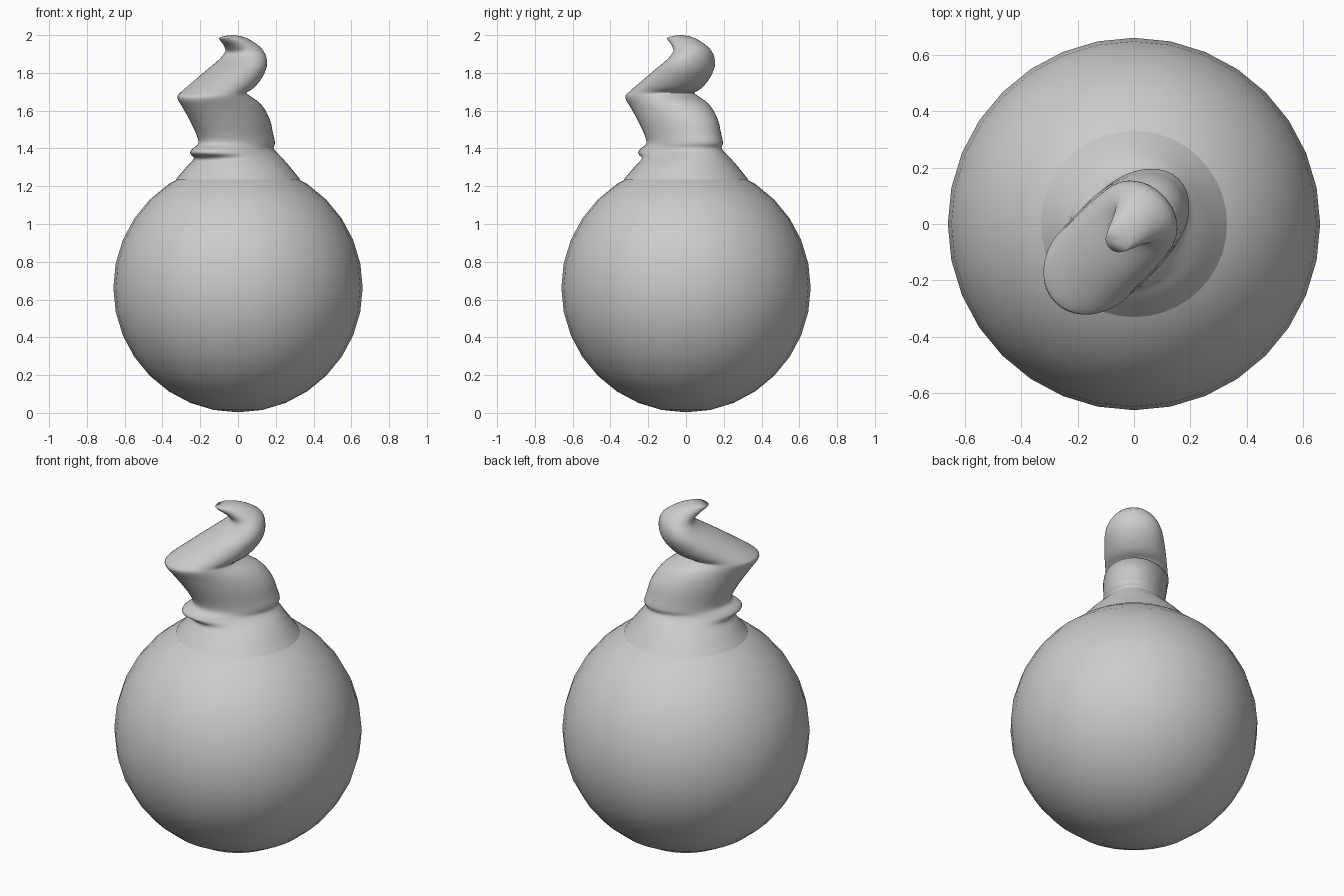
import bpy, bmesh, math
from mathutils import Vector

if "Cube" in bpy.data.objects:
    bpy.data.objects.remove(bpy.data.objects["Cube"])

# Round body
bpy.ops.mesh.primitive_uv_sphere_add(segments=32, ring_count=16, radius=0.66, location=(0, 0, 0.663))
body = bpy.context.object
body.name = "round_body"
bpy.ops.object.shade_smooth()

# Crooked stem: rings spanning left and right edge points in the diagonal plane
# (left d, left z, right d, right z, half width across)
RINGS = [
    (-.33, 1.235, .33, 1.235, .33),
    (-.275, 1.305, .275, 1.31, .265),
    (-.25, 1.345, .245, 1.355, .215),
    (-.30, 1.373, .225, 1.385, .185),
    (-.29, 1.397, .215, 1.405, .17),
    (-.245, 1.425, .225, 1.43, .165),
    (-.26, 1.475, .21, 1.48, .165),
    (-.31, 1.55, .185, 1.555, .17),
    (-.36, 1.615, .12, 1.635, .17),
    (-.395, 1.665, .02, 1.685, .168),
    (-.37, 1.695, .005, 1.698, .165),
    (-.28, 1.752, .05, 1.715, .165),
    (-.18, 1.812, .10, 1.76, .162),
    (-.09, 1.862, .137, 1.82, .153),
    (-.05, 1.892, .145, 1.88, .133),
    (-.045, 1.915, .13, 1.93, .105),
    (-.075, 1.945, .08, 1.968, .08),
    (-.11, 1.968, .02, 1.992, .06),
    (-.122, 1.98, -.04, 2.0, .045),
]
SEG, STEPS = 40, 3


def smooth_rings(rows):
    """Catmull-Rom interpolation between the key rings."""
    out = []
    for i in range(len(rows) - 1):
        four = [rows[max(i - 1, 0)], rows[i], rows[i + 1], rows[min(i + 2, len(rows) - 1)]]
        for s in range(STEPS):
            t = s / STEPS
            out.append([0.5 * (2 * b + (c - a) * t + (2 * a - 5 * b + 4 * c - d) * t * t
                               + (3 * b - a - 3 * c + d) * t ** 3) for a, b, c, d in zip(*four)])
    return out + [rows[-1]]


bm = bmesh.new()
along = Vector((1, 1, 0)).normalized()
across = Vector((-1, 1, 0)).normalized()
loops = []
for ld, lz, rd, rz, w in smooth_rings(RINGS):
    left = along * ld + Vector((0, 0, lz))
    right = along * rd + Vector((0, 0, rz))
    mid, half = (left + right) / 2, (right - left) / 2
    loops.append([bm.verts.new(mid + half * math.cos(a) + across * w * math.sin(a))
                  for a in (2 * math.pi * k / SEG for k in range(SEG))])
for lo, hi in zip(loops, loops[1:]):
    for k in range(SEG):
        n = (k + 1) % SEG
        bm.faces.new((lo[k], lo[n], hi[n], hi[k]))
bm.faces.new(loops[-1])
bmesh.ops.recalc_face_normals(bm, faces=bm.faces)
mesh = bpy.data.meshes.new("crooked_stem")
bm.to_mesh(mesh)
bm.free()
stem = bpy.data.objects.new("crooked_stem", mesh)
bpy.context.collection.objects.link(stem)
for p in mesh.polygons:
    p.use_smooth = True
